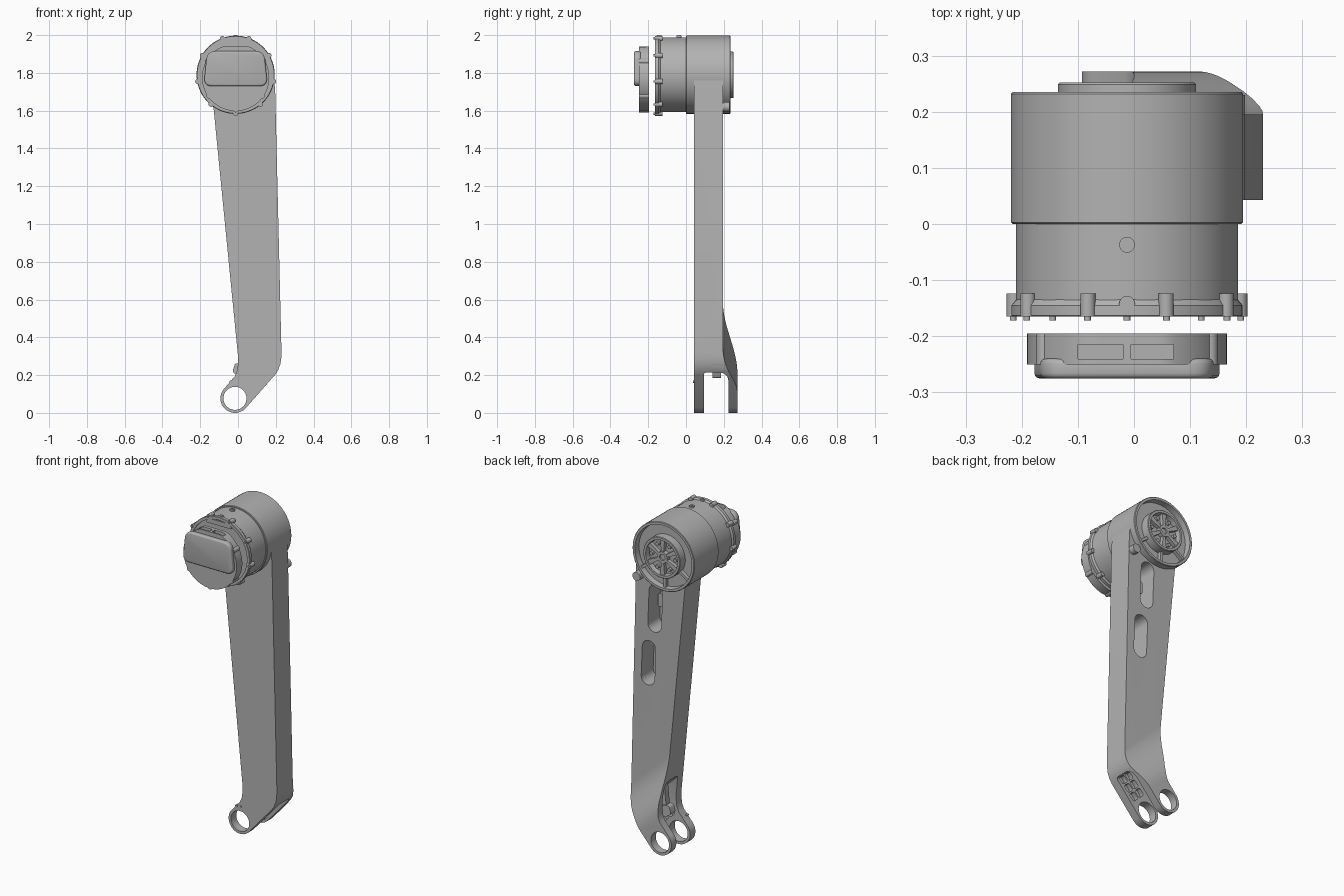
import bpy, bmesh
from math import sin, cos, radians, pi
from mathutils import Vector, Matrix

if "Cube" in bpy.data.objects:
    bpy.data.objects.remove(bpy.data.objects["Cube"])

GREY = bpy.data.materials.new("machined grey")
GREY.use_nodes = True
GREY.diffuse_color = (0.45, 0.45, 0.45, 1)
GREY.node_tree.nodes["Principled BSDF"].inputs["Base Color"].default_value = (0.45, 0.45, 0.45, 1)

MX, MZ = -0.0125, 1.79          # motor axis
EX, EZ = -0.016, 0.077          # fork eye axis
ALONG = Vector((0.68, 0, 0.733))  # direction from the eye up the bent end
ACROSS = Vector((0.733, 0, -0.68))


def finish(name, bm, smooth=True):
    bmesh.ops.remove_doubles(bm, verts=bm.verts, dist=1e-5)
    bmesh.ops.recalc_face_normals(bm, faces=bm.faces)
    mesh = bpy.data.meshes.new(name)
    bm.to_mesh(mesh)
    bm.free()
    obj = bpy.data.objects.new(name, mesh)
    bpy.context.collection.objects.link(obj)
    mesh.materials.append(GREY)
    if smooth:
        shade(obj)
    return obj


def activate(obj):
    bpy.ops.object.select_all(action='DESELECT')
    obj.select_set(True)
    bpy.context.view_layer.objects.active = obj


def shade(obj):
    activate(obj)
    bpy.ops.object.shade_smooth_by_angle(angle=radians(32))


def extrude(name, points, offset, smooth=True):
    """Solid from a flat ring of 3D points pushed along an offset."""
    bm = bmesh.new()
    face = bm.faces.new([bm.verts.new(p) for p in points])
    out = bmesh.ops.extrude_face_region(bm, geom=[face], use_keep_orig=True)
    moved = [g for g in out["geom"] if isinstance(g, bmesh.types.BMVert)]
    bmesh.ops.translate(bm, verts=moved, vec=offset)
    return finish(name, bm, smooth)


def plate(name, outline, y0, y1, smooth=True):
    return extrude(name, [(x, y0, z) for x, z in outline], (0, y1 - y0, 0), smooth)


def circle(x, z, r, n=24, start=0, end=360):
    full = end - start == 360
    steps = [start + (end - start) * i / (n if full else n - 1) for i in range(n)]
    return [(x + r * cos(radians(a)), z + r * sin(radians(a))) for a in steps]


def rounded(corners, r, n=6):
    """Round every corner of an outline."""
    pts = []
    for i, c in enumerate(corners):
        c = Vector(c)
        a = c + (Vector(corners[i - 1]) - c).normalized() * r
        b = c + (Vector(corners[(i + 1) % len(corners)]) - c).normalized() * r
        for k in range(n + 1):
            t = k / n
            pts.append(tuple(a * (1 - t) ** 2 + c * 2 * t * (1 - t) + b * t * t))
    return pts


def pill(x, z, width, length, lean=0):
    h = (length - width) / 2
    raw = circle(0, h, width / 2, 12, 0, 180) + circle(0, -h, width / 2, 12, 180, 360)
    return [(x + u * cos(lean) + v * sin(lean), z - u * sin(lean) + v * cos(lean)) for u, v in raw]


def lathe(name, profile, steps=72):
    """Turn a (radius, y) profile about the motor axis."""
    bm = bmesh.new()
    vs = [bm.verts.new((MX + r, y, MZ)) for r, y in profile]
    es = [bm.edges.new(p) for p in zip(vs, vs[1:])]
    bmesh.ops.spin(bm, geom=vs + es, cent=(MX, 0, MZ), axis=(0, 1, 0), angle=2 * pi, steps=steps)
    return finish(name, bm)


def polar(r, deg):
    return MX + r * cos(radians(deg)), MZ + r * sin(radians(deg))


def radial_bar(name, r0, r1, w0, w1, deg, y0, y1):
    a = radians(deg)
    pts = [(r0, -w0), (r1, -w1), (r1, w1), (r0, w0)]
    return plate(name, [(MX + r * cos(a) - w * sin(a), MZ + r * sin(a) + w * cos(a))
                        for r, w in pts], y0, y1)


def cut(obj, cutters):
    activate(obj)
    for c in cutters:
        mod = obj.modifiers.new("cut", 'BOOLEAN')
        mod.operation, mod.solver, mod.object = 'DIFFERENCE', 'EXACT', c
        bpy.ops.object.modifier_apply(modifier=mod.name)
        bpy.data.objects.remove(c)
    shade(obj)


def sweep_across(name, sy):
    """Cutter from an outline of (distance from the eye, y), run across the bent end."""
    base = Vector((EX, 0, EZ)) - ACROSS * 1.5
    return extrude(name, [base + ALONG * s + Vector((0, y, 0)) for s, y in sy], ACROSS * 3, False)


# Arm: outline, flared back, fork slot, eye and lightening slots
outline = circle(EX, EZ, 0.077, 30, 137, 318)
outline += [(0.195, 0.2), (0.212, 0.225), (0.224, 0.258), (0.229, 0.29), (0.23, 0.33),
            (0.197, 1.7), (0.19, 1.79), (-0.13, 1.72), (-0.13, 1.62),
            (0, 0.3), (0, 0.26), (-0.004, 0.225), (-0.016, 0.195)]
arm = plate("arm", outline, 0.043, 0.272, False)
flare = [(0.11 + 0.26 * i / 14, 0.272 - 0.077 * (0.5 - 0.5 * cos(pi * i / 14))) for i in range(15)]
flare[0] = (0.11, 0.2721)
slot = [(-0.4, 0.094), (0.235, 0.094), (0.245, 0.097), (0.25, 0.106), (0.25, 0.18),
        (0.243, 0.203), (0.225, 0.218), (0.195, 0.225), (-0.4, 0.225)]
cutters = [sweep_across("flare_cutter", flare + [(2, 0.195), (2, 0.5), (0.11, 0.5)]),
           sweep_across("fork_cutter", slot),
           plate("eye_cutter", circle(EX, EZ, 0.061, 40), -0.2, 0.5, False),
           plate("upper_slot_cutter", pill(0.07, 1.44, 0.09, 0.29, -0.04), 0.08, 0.4, False),
           plate("lower_slot_cutter", pill(0.115, 1.1, 0.09, 0.27, -0.04), 0.08, 0.4, False)]

# Ribbed pockets on the inner face of the front prong
def bent(s, t):
    p = Vector((EX, 0, EZ)) + ALONG * s + ACROSS * t
    return p.x, p.z

for s0, s1 in ((0.09, 0.135), (0.145, 0.19), (0.2, 0.24)):
    for t0, t1 in ((-0.05, -0.005), (0.005, 0.05)):
        ring = rounded([bent(s0, t0), bent(s1, t0), bent(s1, t1), bent(s0, t1)], 0.012, 4)
        cutters.append(plate("pocket_cutter", ring, 0.068, 0.11, False))
cut(arm, cutters)

# Small fittings on the arm
plate("fork_connector", rounded([(-0.03, 0.215), (0.03, 0.18), (0.06, 0.25), (-0.015, 0.265)], 0.015),
      0.14, 0.185)
extrude("connector_stem", [(x, y, 0.24) for x, y in ((0.005, 0.145), (0.05, 0.145), (0.05, 0.18), (0.005, 0.18))],
        (0.02, 0, 0.2))
plate("arm_boss", circle(0.172, 1.62, 0.026), 0.18, 0.23)
plate("cable_clip", rounded([(0.045, 1.42), (0.1, 1.42), (0.1, 1.5), (0.045, 1.5)], 0.015), 0.07, 0.125)
for dx in (-0.04, -0.012):
    plate("stop_pin", circle(dx, 0.165, 0.006, 12), 0.038, 0.06)

# Rear housing with recessed back and raised hub
lathe("rear_housing", [(0, 0), (0.204, 0), (0.207, 0.003), (0.207, 0.232), (0.204, 0.235),
                       (0.19, 0.235), (0.187, 0.2), (0.123, 0.2), (0.123, 0.249), (0.12, 0.252),
                       (0.106, 0.252), (0.102, 0.222), (0.036, 0.222), (0.034, 0.246),
                       (0.018, 0.246), (0.018, 0.236), (0, 0.236)])
for i in range(6):
    a = 30 + 60 * i
    radial_bar("hub_spoke", 0.03, 0.106, 0.008, 0.015, a, 0.21, 0.244)
    plate("hub_bolt", circle(*polar(0.08, a + 30), 0.011, 12), 0.21, 0.238)
for a in (-35, -90, -145):
    radial_bar("housing_rib", 0.118, 0.195, 0.008, 0.008, a, 0.19, 0.222)

# Front drum with flange, lugs and pins
lathe("motor_drum", [(0, 0.01), (0.198, 0.01), (0.198, -0.135), (0.206, -0.145), (0.206, -0.163),
                     (0.204, -0.165), (0.188, -0.165), (0.188, -0.158), (0, -0.158)])
for i in range(9):
    a = 70 + 40 * i
    plate("flange_lug", circle(*polar(0.204, a), 0.0135, 20), -0.165, -0.124)
    plate("flange_pin", circle(*polar(0.206, a), 0.006, 12), -0.172, -0.16)
plate("drum_socket", rounded([(-0.1, 1.945), (0.075, 1.945), (0.06, 1.972), (-0.085, 1.972)], 0.01),
      -0.165, -0.15)

# Screws on top of the drum
for y in (-0.037, -0.142):
    for r, top in ((0.014, 1.997), (0.008, 1.9995)):
        ring = [(x, yy, 1.96) for x, yy in circle(MX, y, r, 20)]
        extrude("drum_screw", ring, (0, 0, top - 1.96))

# Separate front cap: flat-topped disc, lugs and a rounded cover
disc = [(x, min(z, 1.94)) for x, z in circle(MX, 1.776, 0.178, 72)]
cap = plate("front_cap", disc, -0.25, -0.195, False)
cut(cap, [plate("cap_slot_cutter", [(x0, 1.915), (x1, 1.915), (x1, 2.1), (x0, 2.1)], -0.241, -0.215, False)
          for x0, x1 in ((-0.1, -0.02), (-0.005, 0.07))])
for a in (30, 150, 215, 270, 325):
    plate("cap_lug", circle(MX + 0.17 * cos(radians(a)), 1.776 + 0.17 * sin(radians(a)), 0.015, 20),
          -0.25, -0.195)
cover = plate("cap_cover", rounded([(-0.182, 1.73), (0.157, 1.73), (0.138, 1.915), (-0.163, 1.915)], 0.045),
              -0.275, -0.24, False)
activate(cover)
bev = cover.modifiers.new("soft edge", 'BEVEL')
bev.width, bev.segments, bev.limit_method, bev.angle_limit = 0.009, 3, 'ANGLE', radians(50)
bpy.ops.object.modifier_apply(modifier=bev.name)
shade(cover)
